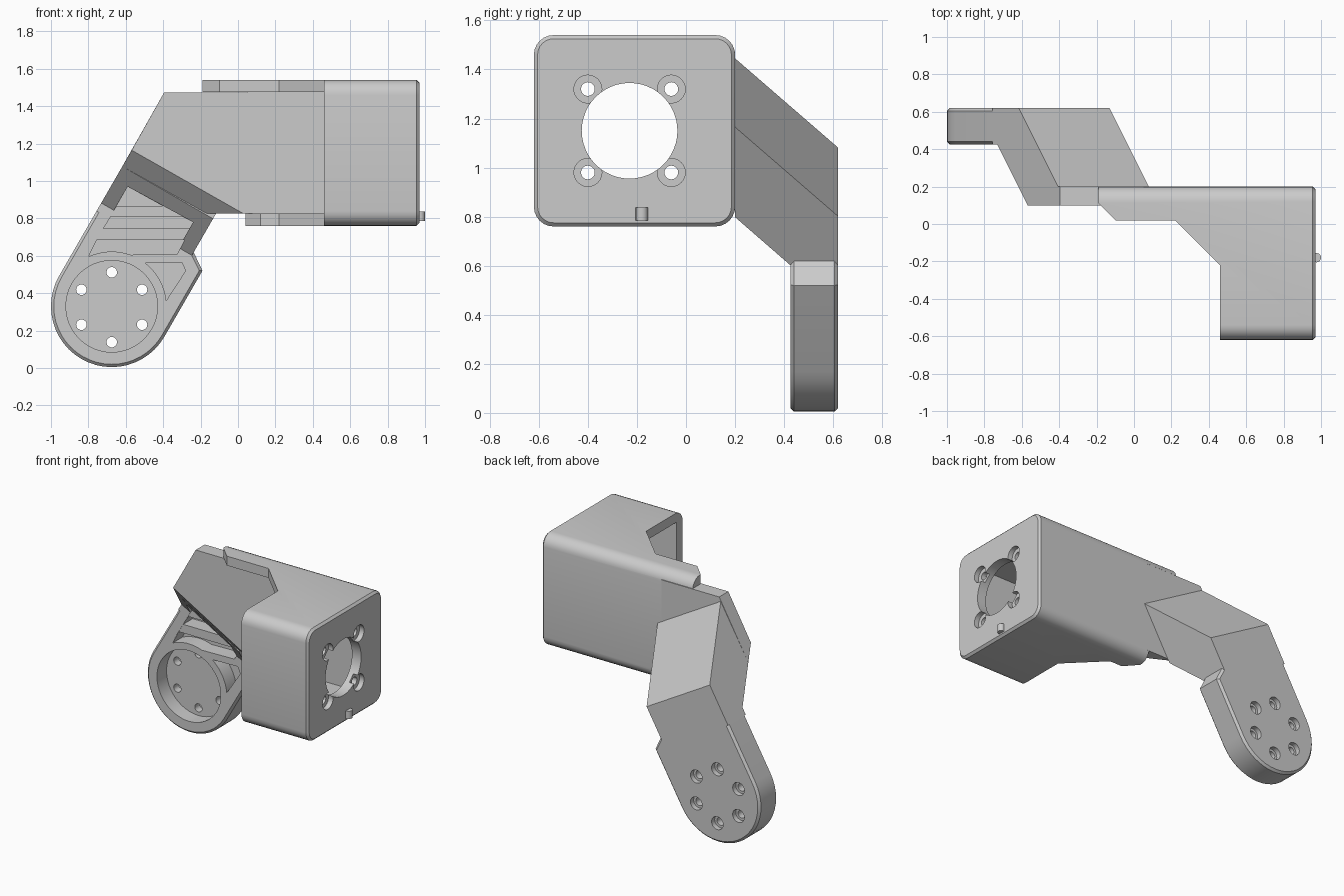
import bpy, bmesh
from math import cos, sin, pi, radians

if "Cube" in bpy.data.objects:
    bpy.data.objects.remove(bpy.data.objects["Cube"])


def loft(name, rings):
    """Closed solid through matching rings of 3D points."""
    bm = bmesh.new()
    vs = [[bm.verts.new(p) for p in r] for r in rings]
    n = len(rings[0])
    bm.faces.new(vs[0])
    bm.faces.new(vs[-1])
    for a, b in zip(vs, vs[1:]):
        for i in range(n):
            j = (i + 1) % n
            bm.faces.new((a[i], a[j], b[j], b[i]))
    bmesh.ops.recalc_face_normals(bm, faces=bm.faces)
    me = bpy.data.meshes.new(name)
    bm.to_mesh(me)
    bm.free()
    ob = bpy.data.objects.new(name, me)
    bpy.context.collection.objects.link(ob)
    return ob


def prism(name, pts, axis, lo, hi):
    """Extrude a 2D outline along x, y or z."""
    def place(p, d):
        q = list(p)
        q.insert("xyz".index(axis), d)
        return q
    return loft(name, [[place(p, d) for p in pts] for d in (lo, hi)])


def circle(a, b, r, n=32):
    return [(a + r * cos(2 * pi * i / n), b + r * sin(2 * pi * i / n)) for i in range(n)]


def rect(a0, b0, a1, b1):
    return [(a0, b0), (a1, b0), (a1, b1), (a0, b1)]


def combine(target, other, op='DIFFERENCE'):
    other.hide_render = True
    m = target.modifiers.new("bool", 'BOOLEAN')
    m.operation, m.object, m.solver = op, other, 'EXACT'
    bpy.context.view_layer.objects.active = target
    bpy.ops.object.modifier_apply(modifier=m.name)
    bpy.data.objects.remove(other)


def cut(target, pts, axis, lo, hi):
    combine(target, prism("cutter", pts, axis, lo, hi))


# Motor housing: rounded box with a softened front rim
def rounded(x, inset):
    r = 0.08
    ring = []
    for cy, cz, a0 in ((0.12, 1.46, 0), (-0.54, 1.46, 90), (-0.54, 0.84, 180), (0.12, 0.84, 270)):
        for k in range(7):
            a = radians(a0 + 15 * k)
            ring.append((x, cy + (r - inset) * cos(a), cz + (r - inset) * sin(a)))
    return ring


housing = loft("motor_housing", [rounded(-0.19, 0), rounded(0.955, 0), rounded(0.97, 0.015)])
# Hollow inside, flange outlines, and room for the arm plate
cut(housing, rect(-0.555, 0.825, 0.1, 1.475), 'x', -0.3, 0.90)
cut(housing, [(-0.3, -0.7), (0.46, -0.7), (0.46, -0.22), (0.22, 0.02), (-0.10, 0.02),
              (-0.19, 0.11), (-0.3, 0.11)], 'z', 0.6, 1.7)
cut(housing, [(-0.3, 0.3), (0.04, 0.3), (0.04, 0.11), (0.12, 0.02), (0.12, -0.7), (-0.3, -0.7)],
    'z', 0.7, 0.83)
cut(housing, rect(-0.3, -0.1, 0.05, 0.3), 'z', 0.825, 1.475)
# Shaft opening and counterbored screw holes
cut(housing, circle(-0.23, 1.15, 0.195, 48), 'x', 0.8, 1.1)
for sy in (-1, 1):
    for sz in (-1, 1):
        y, z = -0.23 + sy * 0.17, 1.15 + sz * 0.17
        cut(housing, circle(y, z, 0.057, 24), 'x', 0.935, 1.1)
        cut(housing, circle(y, z, 0.028, 20), 'x', 0.8, 1.1)

# Locating nub
prism("locating_nub", circle(0.975, -0.18, 0.025, 16), 'z', 0.785, 0.838)


# Arm frame: u runs up the 60 degree arm, w runs across it
def P(u, w, y):
    return (-0.675 + 0.5 * u + 0.866 * w, y, 0.33 + 0.866 * u - 0.5 * w)


# Back plate joining the housing to the arm, with a 45 degree lower edge
top = [(-0.395, 1.473), (0.05, 1.473), (0.05, 0.825)]
rings = []
for y, x, u in ((0.1, 0.03, 0.776), (0.2, -0.165, 0.676)):
    rings.append([(a, y, b) for a, b in top] + [(x, y, 0.825), P(u, -0.325, y)])
loft("back_plate", rings)


# Lower arm: chamfered round pad plus slanted block
def pad(y, i):
    r = 0.325 - i
    ring = [P(0.469 - i, -r, y)]
    ring += [P(-r * sin(pi * k / 24), -r * cos(pi * k / 24), y) for k in range(25)]
    return ring + [P(0.407 - i / 2, r, y), P(0.469 - i, 0.235 - i / 2, y)]


arm = loft("lower_arm", [pad(0.425, 0.015), pad(0.44, 0), pad(0.605, 0), pad(0.62, 0.015)])
profile = [(1.10, 0.2), (0.68, 0.62), (0.40, 0.62), (0.40, 0.425), (0.45, 0.425), (0.676, 0.2)]
block = loft("slant_block", [[P(u, w, y) for u, y in profile] for w in (-0.325, 0.235)])
combine(arm, block, 'UNION')

# Pocket in the slant, then deeper slots leaving horizontal ribs
FLOOR = 0.53


def arc(a0, a1, n=8, r=0.293):
    return [(-0.675 + r * cos(radians(a0 + (a1 - a0) * i / n)),
             0.33 + r * sin(radians(a0 + (a1 - a0) * i / n))) for i in range(n + 1)]


cut(arm, [(-0.59, 0.97), (-0.24, 0.78), (-0.32, 0.64), (-0.78, 0.64)], 'y', 0.0, 0.427)
slots = [
    [(-0.59, 0.97), (-0.40, 0.865), (-0.65, 0.865)],
    [(-0.68, 0.81), (-0.30, 0.81), (-0.24, 0.78), (-0.26, 0.745), (-0.72, 0.745)],
    [(-0.755, 0.685), (-0.285, 0.685), (-0.325, 0.61)] + arc(70, 115),
    [(-0.30, 0.565), (-0.28, 0.52)] + arc(6, 52),
]
for s in slots:
    cut(arm, s, 'y', 0.0, FLOOR)

# Round dish with six screw holes counterbored from the back
cut(arm, circle(-0.675, 0.33, 0.245, 48), 'y', 0.3, FLOOR)
for k in range(6):
    a = radians(30 + 60 * k)
    x, z = -0.675 + 0.187 * cos(a), 0.325 + 0.187 * sin(a)
    cut(arm, circle(x, z, 0.028, 20), 'y', 0.3, 0.8)
    cut(arm, circle(x, z, 0.045, 20), 'y', 0.585, 0.8)

# Smooth the curved walls, keep edges crisp
for ob in bpy.context.collection.objects:
    bpy.ops.object.select_all(action='DESELECT')
    ob.select_set(True)
    bpy.context.view_layer.objects.active = ob
    bpy.ops.object.shade_smooth_by_angle(angle=radians(25))
